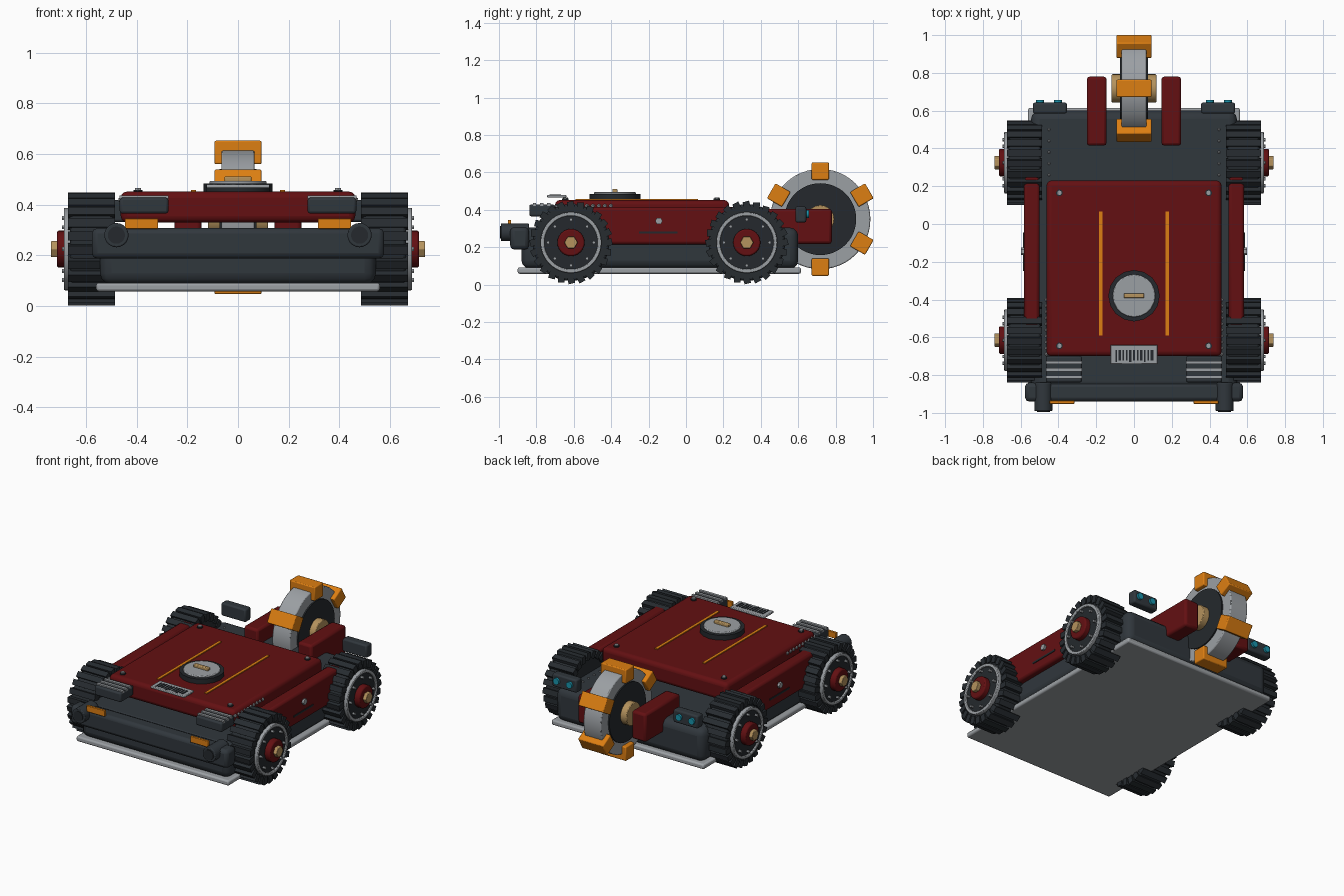
import bpy, bmesh, math
from mathutils import Matrix, Vector

if "Cube" in bpy.data.objects:
    bpy.data.objects.remove(bpy.data.objects["Cube"])

def mat(name, r, g, b):
    m = bpy.data.materials.new(name)
    m.diffuse_color = (r, g, b, 1)
    m.use_nodes = True
    m.node_tree.nodes["Principled BSDF"].inputs["Base Color"].default_value = m.diffuse_color
    return m

RED = mat("deep red", 0.125, 0.005, 0.006)
HULL = mat("slate", 0.030, 0.038, 0.046)
TYRE = mat("rubber", 0.020, 0.025, 0.030)
DISC = mat("dark steel", 0.018, 0.022, 0.026)
STEEL = mat("light steel", 0.33, 0.35, 0.37)
ORANGE = mat("orange", 0.72, 0.21, 0.006)
GOLD = mat("brass", 0.46, 0.29, 0.11)
CYAN = mat("cyan", 0.01, 0.30, 0.42)

AXES = {'x': Matrix.Rotation(math.pi / 2, 4, 'Y'),
        'y': Matrix.Rotation(-math.pi / 2, 4, 'X'), 'z': Matrix()}

def finish(name, bm, material, bevel=0, seg=2, smooth=True):
    bmesh.ops.recalc_face_normals(bm, faces=bm.faces)
    me = bpy.data.meshes.new(name)
    bm.to_mesh(me)
    bm.free()
    me.materials.append(material)
    ob = bpy.data.objects.new(name, me)
    bpy.context.collection.objects.link(ob)
    if bevel:
        b = ob.modifiers.new("bevel", 'BEVEL')
        b.width, b.segments, b.limit_method = bevel, seg, 'ANGLE'
    if smooth:
        bpy.ops.object.select_all(action='DESELECT')
        ob.select_set(True)
        bpy.context.view_layer.objects.active = ob
        bpy.ops.object.shade_smooth_by_angle(angle=math.radians(35))
    return ob

def add_box(bm, x, y, z, pre=Matrix()):
    """Box from (low, high) ranges."""
    c = Vector([(a[0] + a[1]) / 2 for a in (x, y, z)])
    s = [abs(a[1] - a[0]) for a in (x, y, z)]
    bmesh.ops.create_cube(bm, size=1, matrix=pre @ Matrix.Translation(c) @ Matrix.Diagonal((*s, 1)))

def add_cyl(bm, centre, r, depth, axis, n=24):
    bmesh.ops.create_cone(bm, cap_ends=True, segments=n, radius1=r, radius2=r, depth=depth,
                          matrix=Matrix.Translation(centre) @ AXES[axis])

def box(name, m, x, y, z, bevel=0, seg=2):
    bm = bmesh.new()
    add_box(bm, x, y, z)
    return finish(name, bm, m, bevel, seg)

def cyl(name, m, centre, r, depth, axis, n=24, bevel=0):
    bm = bmesh.new()
    add_cyl(bm, centre, r, depth, axis, n)
    return finish(name, bm, m, bevel)

def ring(name, m, centre, r0, r1, x0, x1, n=40, bevel=0):
    """Square-section ring around the x axis."""
    bm = bmesh.new()
    loops = []
    for i in range(n):
        a = 2 * math.pi * i / n
        loops.append([bm.verts.new(Vector(centre) + Vector((x, r * math.cos(a), r * math.sin(a))))
                      for r, x in ((r0, x0), (r1, x0), (r1, x1), (r0, x1))])
    for i in range(n):
        p, q = loops[i], loops[(i + 1) % n]
        for k in range(4):
            bm.faces.new((p[k], q[k], q[(k + 1) % 4], p[(k + 1) % 4]))
    return finish(name, bm, m, bevel)

def span(s, a, b):
    return (s * a, s * b) if s > 0 else (-b, -a)

# Hull, skid plate, deck and bumper
box("hull", HULL, (-0.545, 0.545), (-0.88, 0.60), (0.085, 0.305), 0.045, 3)
box("skid_plate", STEEL, (-0.56, 0.56), (-0.90, 0.615), (0.058, 0.092), 0.01)
box("deck", RED, (-0.463, 0.463), (-0.70, 0.23), (0.33, 0.452), 0.025, 3)
box("front_bumper", HULL, (-0.577, 0.577), (-0.94, -0.84), (0.187, 0.308), 0.022)

# Round hatch with handle
cyl("hatch_base", DISC, (0, -0.38, 0.467), 0.136, 0.035, 'z', 16)
cyl("hatch_lid", STEEL, (0, -0.38, 0.482), 0.113, 0.024, 'z', 20, 0.005)
box("hatch_handle", GOLD, (-0.053, 0.053), (-0.393, -0.367), (0.49, 0.512), 0.005)

# Front tag with dark bars
box("tag_plate", STEEL, (-0.125, 0.125), (-0.742, -0.64), (0.466, 0.48), 0.004)
bm = bmesh.new()
for i in range(11):
    w = (0.004, 0.007, 0.005)[i % 3]
    x = -0.095 + i * 0.019
    add_box(bm, (x - w, x + w), (-0.722 if i % 4 else -0.73, -0.668), (0.478, 0.483))
finish("tag_bars", bm, DISC, smooth=False)

# Paired parts on both sides
for s, side in ((-1, "left"), (1, "right")):
    box(side + "_side_panel", RED, span(s, 0.50, 0.583), (-0.54, 0.265), (0.215, 0.415), 0.015)
    box(side + "_panel_slot", DISC, span(s, 0.58, 0.587), (-0.25, -0.045), (0.273, 0.285))
    cyl(side + "_panel_bolt", STEEL, (s * 0.588, -0.145, 0.34), 0.02, 0.02, 'x', 6)
    box(side + "_deck_stripe", ORANGE, span(s, 0.166, 0.185), (-0.59, 0.065), (0.45, 0.458))
    for y in (-0.645, 0.165):
        cyl(side + "_deck_washer", DISC, (s * 0.395, y, 0.454), 0.018, 0.01, 'z', 12)
        cyl(side + "_deck_bolt", STEEL, (s * 0.395, y, 0.459), 0.013, 0.014, 'z', 6)
    # rivet rows beside the deck and on the rear hull
    bm = bmesh.new()
    for i in range(10):
        bmesh.ops.create_icosphere(bm, subdivisions=1, radius=0.012,
                                   matrix=Matrix.Translation((s * 0.463, -0.69 + i * 0.032, 0.42)))
    for i in range(5):
        bmesh.ops.create_icosphere(bm, subdivisions=1, radius=0.008,
                                   matrix=Matrix.Translation((s * 0.45, 0.26 + i * 0.06, 0.306)))
    finish(side + "_rivets", bm, STEEL)
    # front vent block with slats
    box(side + "_vent", HULL, span(s, 0.275, 0.467), (-0.838, -0.70), (0.365, 0.428), 0.01)
    bm = bmesh.new()
    for y in (-0.733, -0.772, -0.81):
        add_box(bm, span(s, 0.275, 0.467), (y - 0.009, y + 0.009), (0.42, 0.436))
    finish(side + "_vent_slats", bm, STEEL, smooth=False)
    # bumper lamps and marker strips
    cyl(side + "_bumper_lamp", HULL, (s * 0.48, -0.915, 0.28), 0.048, 0.15, 'y', 20, 0.005)
    cyl(side + "_lamp_lens", DISC, (s * 0.48, -0.99, 0.28), 0.034, 0.008, 'y', 20)
    box(side + "_marker", ORANGE, span(s, 0.315, 0.447), (-0.952, -0.935), (0.305, 0.346), 0.003)
    # rear light boxes
    box(side + "_rear_light_box", HULL, span(s, 0.355, 0.535), (0.585, 0.643), (0.332, 0.418), 0.01)
    for x in (0.402, 0.497):
        cyl(side + "_rear_light", CYAN, (s * x, 0.645, 0.378), 0.021, 0.024, 'y', 16)
    # fork arm carrying the weapon wheel
    box(side + "_fork_arm", RED, span(s, 0.145, 0.25), (0.415, 0.78), (0.217, 0.405), 0.015)

    # Wheels
    for y, end in ((-0.615, "front"), (0.325, "rear")):
        n, c = f"{end}_{side}_", Vector((0, y, 0.225))
        def at(x):
            return c + Vector((s * x, 0, 0))
        cyl(n + "tyre", TYRE, at(0.579), 0.205, 0.17, 'x', 48, 0.012)
        bm = bmesh.new()
        for i in range(24):
            pre = (Matrix.Translation(c) @ Matrix.Rotation(i * math.pi / 12, 4, 'X')
                   @ Matrix.Translation((0, 0, 0.198)) @ Matrix.Rotation(0.25, 4, 'X'))
            add_box(bm, span(s, 0.486, 0.672), (-0.018, 0.018), (-0.026, 0.022), pre)
        finish(n + "tread", bm, TYRE, smooth=False)
        ring(n + "rim", STEEL, c, 0.143, 0.163, s * 0.65, s * 0.687, 40, 0.004)
        cyl(n + "wheel_disc", DISC, at(0.66), 0.145, 0.035, 'x', 40)
        bm = bmesh.new()
        for i in range(8):
            a = i * math.pi / 4
            add_cyl(bm, at(0.684) + Vector((0, math.cos(a), math.sin(a))) * 0.122, 0.009, 0.022, 'x', 6)
        finish(n + "wheel_bolts", bm, STEEL)
        cyl(n + "hub", RED, at(0.69), 0.073, 0.05, 'x', 24, 0.008)
        cyl(n + "hub_nut", GOLD, at(0.72), 0.036, 0.038, 'x', 6, 0.003)
        cyl(n + "axle", DISC, at(0.50), 0.05, 0.1, 'x', 16)

# Weapon wheel at the rear
W = Vector((0, 0.718, 0.35))
ring("weapon_ring", STEEL, W, 0.18, 0.268, -0.065, 0.065, 48, 0.006)
cyl("weapon_disc", DISC, W, 0.192, 0.148, 'x', 48)
cyl("weapon_axle", GOLD, W, 0.075, 0.236, 'x', 24, 0.004)
bm = bmesh.new()
for i in range(6):
    pre = Matrix.Translation(W) @ Matrix.Rotation(i * math.pi / 3, 4, 'X')
    add_box(bm, (-0.093, 0.093), (-0.046, 0.046), (0.21, 0.303), pre)
finish("weapon_teeth", bm, ORANGE, 0.006)
